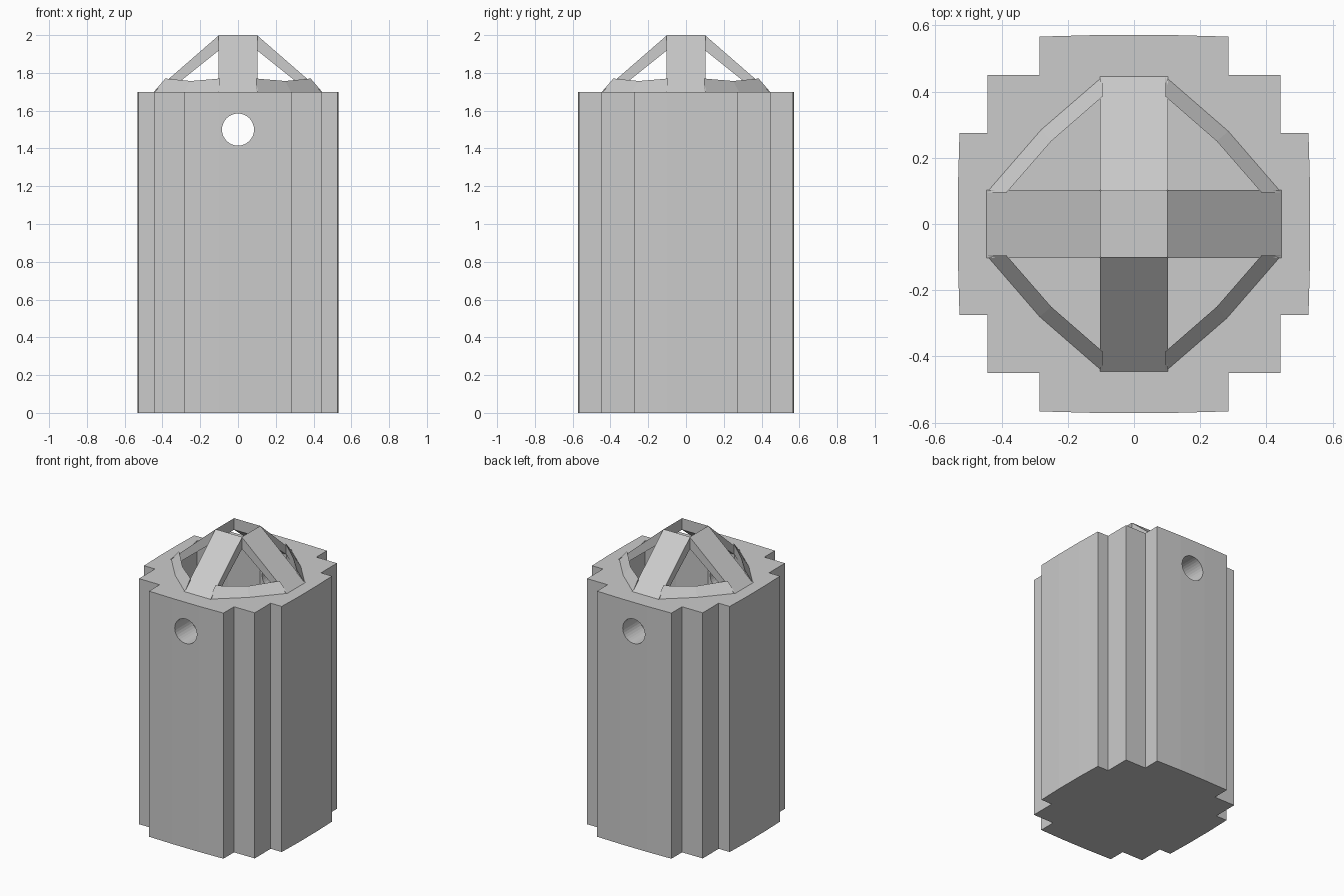
import bpy, bmesh, math
from mathutils import Matrix

if "Cube" in bpy.data.objects:
    bpy.data.objects.remove(bpy.data.objects["Cube"])


def new_object(name, bm):
    bmesh.ops.recalc_face_normals(bm, faces=bm.faces)
    mesh = bpy.data.meshes.new(name)
    bm.to_mesh(mesh)
    bm.free()
    obj = bpy.data.objects.new(name, mesh)
    bpy.context.collection.objects.link(obj)
    return obj


def full_outline(q):
    """Mirror a first-quadrant outline into all four quadrants."""
    return (q + [(-x, y) for x, y in reversed(q)]
            + [(-x, -y) for x, y in q] + [(x, -y) for x, y in reversed(q)])


def prism(name, outline, z0, z1):
    bm = bmesh.new()
    face = bm.faces.new([bm.verts.new((x, y, z0)) for x, y in outline])
    ext = bmesh.ops.extrude_face_region(bm, geom=[face])
    verts = [v for v in ext["geom"] if isinstance(v, bmesh.types.BMVert)]
    bmesh.ops.translate(bm, verts=verts, vec=(0, 0, z1 - z0))
    return new_object(name, bm)


def loft(name, sections, angle):
    """Join matching cross-sections into a closed bar, turned about z."""
    bm = bmesh.new()
    rings = [[bm.verts.new(p) for p in s] for s in sections]
    n = len(rings[0])
    for a, b in zip(rings, rings[1:]):
        for i in range(n):
            j = (i + 1) % n
            bm.faces.new((a[i], a[j], b[j], b[i]))
    bm.faces.new(rings[0])
    bm.faces.new(rings[-1])
    bm.transform(Matrix.Rotation(angle, 4, 'Z'))
    return new_object(name, bm)


def cut(obj, cutter):
    mod = obj.modifiers.new("cut", 'BOOLEAN')
    mod.operation = 'DIFFERENCE'
    mod.solver = 'EXACT'
    mod.object = cutter
    cutter.hide_render = True
    bpy.context.view_layer.objects.active = obj
    bpy.ops.object.modifier_apply(modifier=mod.name)
    bpy.data.objects.remove(cutter)


# Stepped hollow body
body = prism("stepped_body", full_outline([
    (0.532, 0.1), (0.527, 0.275), (0.443, 0.275), (0.443, 0.45),
    (0.285, 0.45), (0.285, 0.566), (0.1, 0.571)]), 0, 1.7)
cut(body, prism("cavity_cutter", full_outline([
    (0.385, 0.1), (0.25, 0.25), (0.1, 0.385)]), 0.1, 1.9))

# Round hole through front and back walls
bm = bmesh.new()
bmesh.ops.create_cone(bm, cap_ends=True, segments=32, radius1=0.085, radius2=0.085,
                      depth=2, matrix=Matrix.Translation((0, 0, 1.5))
                      @ Matrix.Rotation(math.pi / 2, 4, 'X'))
cut(body, new_object("hole_cutter", bm))

# Crown: four sloping straps with an open square centre
strap = [(0.445, 1.7), (0.1, 2.0), (0.1, 1.92), (0.375, 1.7)]
# Rim segments between straps: outer base, inner top, inner base
rim = [[(0.445, 0.095, 1.7), (0.385, 0.095, 1.77), (0.385, 0.095, 1.7)],
       [(0.285, 0.28, 1.7), (0.25, 0.25, 1.757), (0.25, 0.25, 1.7)],
       [(0.095, 0.445, 1.7), (0.095, 0.385, 1.77), (0.095, 0.385, 1.7)]]
for k in range(4):
    turn = k * math.pi / 2
    loft(f"crown_strap_{k + 1}",
         [[(x, y, z) for x, z in strap] for y in (-0.102, 0.102)], turn)
    loft(f"crown_rim_{k + 1}", rim, turn)
